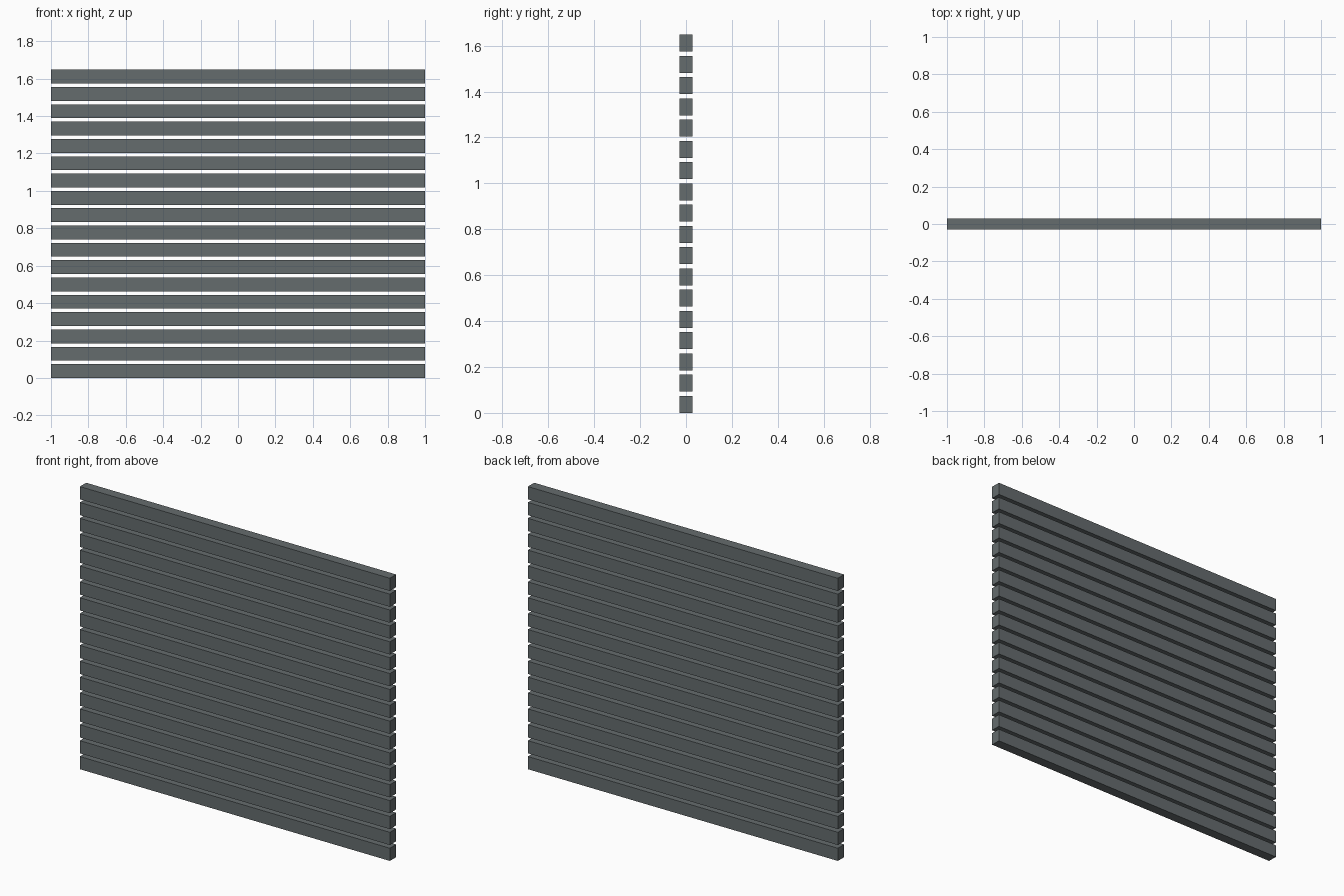
import bpy

if "Cube" in bpy.data.objects:
    bpy.data.objects.remove(bpy.data.objects["Cube"])

COUNT = 18
LENGTH, DEPTH, HEIGHT = 2.0, 0.058, 0.074
TOTAL = 1.648
PITCH = (TOTAL - HEIGHT) / (COUNT - 1)

# dark slate grey finish
finish = bpy.data.materials.new("dark_grey")
finish.diffuse_color = (0.13, 0.15, 0.155, 1)
finish.use_nodes = True
finish.node_tree.nodes["Principled BSDF"].inputs["Base Color"].default_value = finish.diffuse_color


def add_slat(index):
    # one horizontal rectangular slat
    z = HEIGHT / 2 + index * PITCH
    bpy.ops.mesh.primitive_cube_add(size=1, location=(0, 0, z))
    slat = bpy.context.object
    slat.name = f"slat_{index + 1:02d}"
    slat.scale = (LENGTH, DEPTH, HEIGHT)
    bpy.ops.object.transform_apply(location=False, rotation=False, scale=True)
    slat.data.materials.append(finish)


# stack of evenly spaced slats
for i in range(COUNT):
    add_slat(i)
